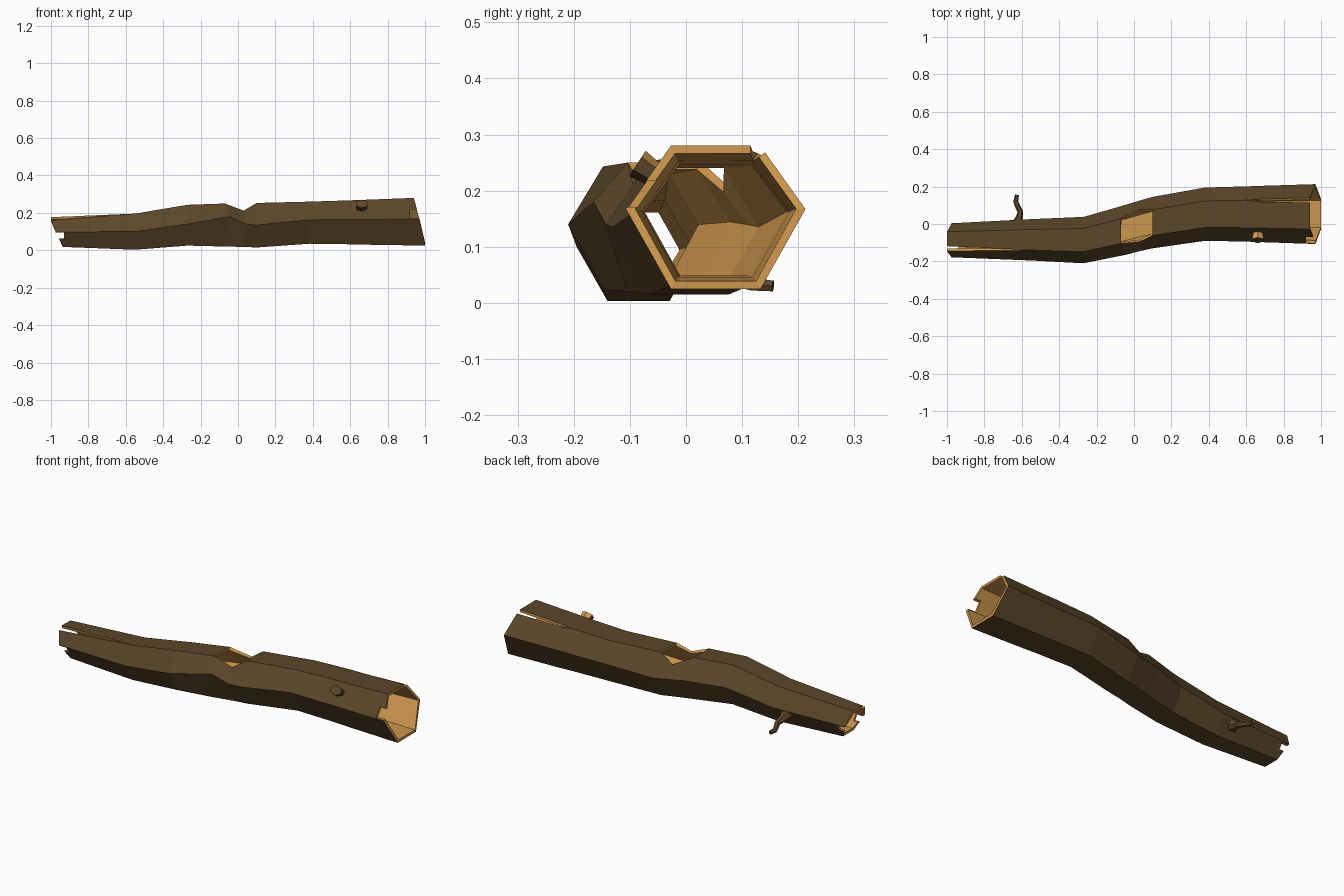
import bpy, bmesh
from mathutils import Vector, Matrix

if "Cube" in bpy.data.objects:
    bpy.data.objects.remove(bpy.data.objects["Cube"])

def material(name, col):
    m = bpy.data.materials.new(name)
    m.diffuse_color = (*col, 1)
    m.use_nodes = True
    m.node_tree.nodes["Principled BSDF"].inputs["Base Color"].default_value = m.diffuse_color
    return m

bark = material("bark", (0.105, 0.062, 0.022))
wood = material("inner_wood", (0.62, 0.31, 0.075))

def make_object(name, bm):
    me = bpy.data.meshes.new(name)
    bm.to_mesh(me)
    bm.free()
    me.materials.append(bark)
    me.materials.append(wood)
    ob = bpy.data.objects.new(name, me)
    bpy.context.collection.objects.link(ob)
    return ob

# Log stations: x, front y, back y, bottom z, middle z, top z
stations = [
    (-1.0, -.178, .004, .018, .098, .175),
    (-.55, -.195, .026, .003, .100, .196),
    (-.27, -.210, .038, .025, .140, .243),
    (-.07, -.170, .095, .020, .145, .250),
    (.03, -.145, .125, .018, .140, .252),
    (.10, -.130, .145, .015, .135, .253),
    (.38, -.090, .195, .035, .163, .260),
    (.60, -.094, .201, .032, .164, .267),
    (.68, -.097, .204, .030, .165, .270),
    (.97, -.107, .213, .025, .167, .280),
]
LAST = len(stations) - 1
# Raised front edge and the dipped rim of the top hole
override = {(3, 0): (-.045, -.165, .18), (4, 0): (.04, -.143, .14),
            (4, 1): (.03, -.095, .212), (4, 2): (.03, .078, .205)}
# Corners pulled apart into long cracks: (station, corner, strip) -> offset
cracks = {(0, 1, 0): (0, -.012, -.014), (0, 1, 1): (0, .014, .002),
          (LAST, 2, 1): (0, -.018, 0), (LAST, 2, 2): (0, .008, -.012),
          (8, 2, 1): (0, -.010, 0), (8, 2, 2): (0, .005, -.007)}
slant = {0: (.025, 0, .063), LAST: (0, -.03, .03)}

bm = bmesh.new()
cache = {}

def corner(s, c, strip):
    c %= 6
    key = (s, c, strip) if (s, c, strip) in cracks else (s, c)
    if key not in cache:
        x, y0, y1, zb, zm, zt = stations[s]
        cy, q = (y0 + y1) / 2, (y1 - y0) / 4
        p = [(y0, zm), (cy - q, zt), (cy + q, zt), (y1, zm), (cy + q, zb), (cy - q, zb)][c]
        level = 0 if c in (0, 3) else (1 if c in (1, 2) else 2)
        x += slant.get(s, (0, 0, 0))[level]
        v = Vector(override.get((s, c), (x, *p))) + Vector(cracks.get(key, (0, 0, 0)))
        cache[key] = bm.verts.new(v)
    return cache[key]

# Hexagonal bark skin, leaving the top open at the hole
for s in range(LAST):
    for i in range(6):
        if i == 1 and s in (3, 4):
            continue
        bm.faces.new((corner(s, i, i), corner(s + 1, i, i),
                      corner(s + 1, i + 1, i), corner(s, i + 1, i)))
log = make_object("hollow_log", bm)

# Wall thickness with pale wood inside
sol = log.modifiers.new("wall", 'SOLIDIFY')
sol.thickness = .014
sol.offset = -1
sol.use_even_offset = True
sol.material_offset = 1
sol.material_offset_rim = 1

# Broken notches at both ends
def notch(name, lo, hi):
    b = bmesh.new()
    lo, hi = Vector(lo), Vector(hi)
    bmesh.ops.create_cube(b, size=1, matrix=Matrix.Translation((lo + hi) / 2)
                          @ Matrix.Diagonal((*(hi - lo), 1)))
    for f in b.faces:
        f.material_index = 1
    ob = make_object(name, b)
    ob.hide_render = True
    ob.hide_viewport = False
    ob.display_type = 'WIRE'
    m = log.modifiers.new(name, 'BOOLEAN')
    m.operation = 'DIFFERENCE'
    m.object = ob
    m.solver = 'EXACT'
    return ob

cutters = [notch("left_notch_cutter", (-1.1, -.3, .062), (-.93, .2, .094)),
           notch("right_notch_cutter", (.92, -.2, .171), (1.1, -.01, .218))]
dg = bpy.context.evaluated_depsgraph_get()
baked = bpy.data.meshes.new_from_object(log.evaluated_get(dg))
log.modifiers.clear()
log.data = baked
for c in cutters:
    bpy.data.objects.remove(c)

# Knot: short hexagonal stub on the front upper face
bm = bmesh.new()
rot = Vector((0, -.83, .55)).to_track_quat('Z', 'Y').to_matrix().to_4x4()
bmesh.ops.create_cone(bm, cap_ends=True, segments=6, radius1=.028, radius2=.036, depth=.045,
                      matrix=Matrix.Translation((.662, -.068, .236)) @ rot
                      @ Matrix.Diagonal((1, .75, 1, 1)))
bm.normal_update()
for f in bm.faces:
    f.material_index = int(f.normal.z > .6)
make_object("knot", bm)

# Twig: crooked tapered branch on the back
path = [(-.62, .0, .075, .038), (-.615, .03, .058, .02), (-.607, .065, .045, .015),
        (-.622, .095, .04, .014), (-.632, .12, .033, .013), (-.626, .155, .03, .011)]
bm = bmesh.new()
pts = [Vector(p[:3]) for p in path]
rings = []
for k, p in enumerate(pts):
    d = pts[min(k + 1, len(pts) - 1)] - pts[max(k - 1, 0)]
    m = Matrix.Translation(p) @ d.to_track_quat('Z', 'X').to_matrix().to_4x4()
    rings.append(bmesh.ops.create_circle(bm, segments=6, radius=path[k][3], matrix=m)["verts"])
for a, b in zip(rings, rings[1:]):
    for i in range(6):
        j = (i + 1) % 6
        bm.faces.new((a[i], a[j], b[j], b[i]))
bm.faces.new(rings[-1])
bmesh.ops.recalc_face_normals(bm, faces=bm.faces[:])
make_object("twig", bm)
